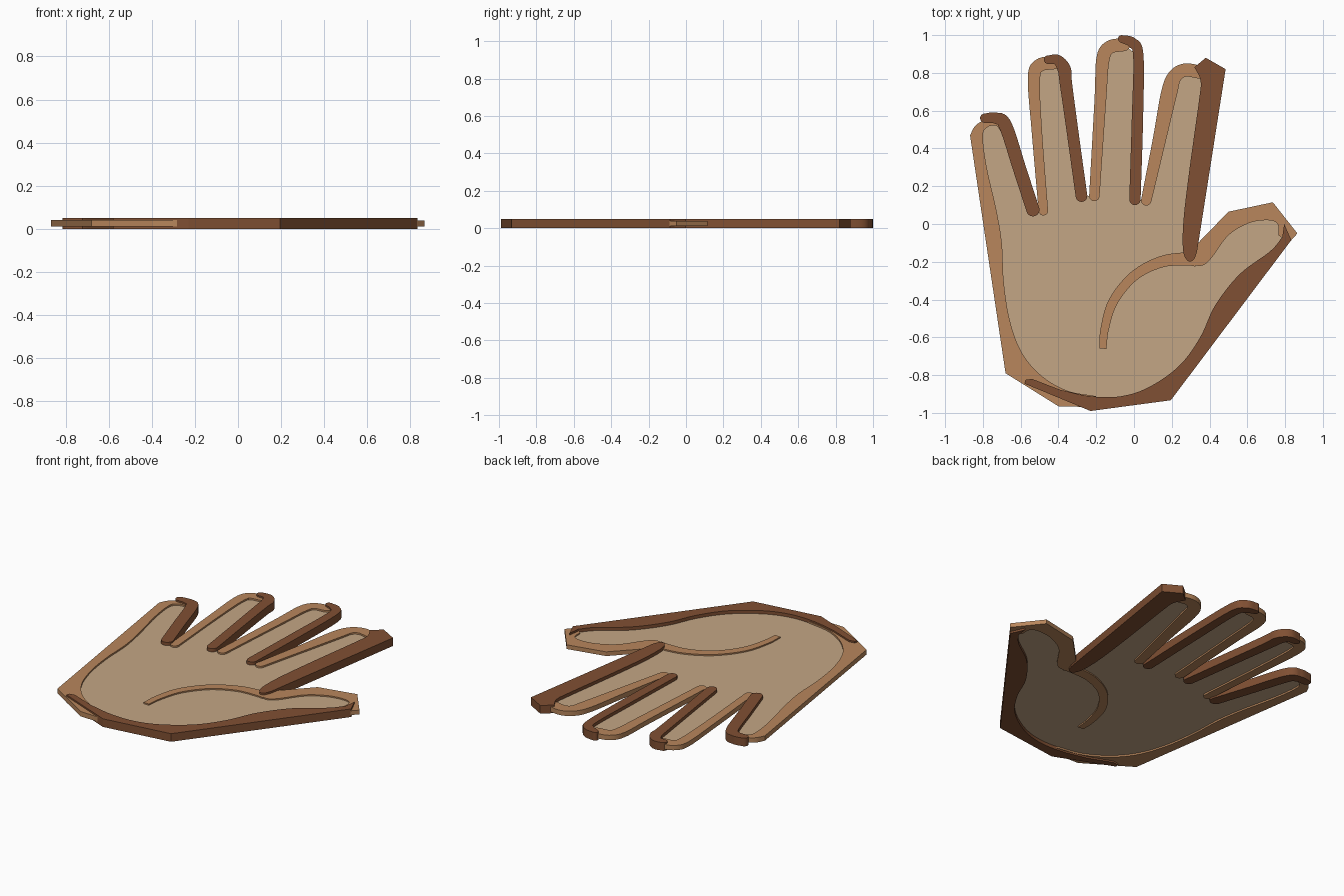
import bpy, bmesh, math
from mathutils import Vector

cube = bpy.data.objects.get("Cube")
if cube:
    bpy.data.objects.remove(cube, do_unlink=True)

MID = 0.025          # mid height shared by all layers


def material(name, colour):
    mat = bpy.data.materials.new(name)
    mat.use_nodes = True
    rgba = (*colour, 1)
    mat.diffuse_color = rgba
    mat.node_tree.nodes["Principled BSDF"].inputs["Base Color"].default_value = rgba
    return mat


skin = material("pale skin", (0.55, 0.38, 0.235))
tan = material("tan edge", (0.48, 0.24, 0.107))
brown = material("dark brown edge", (0.216, 0.08, 0.033))


def smooth(points, steps=7):
    """Catmull-Rom curve through points of any dimension."""
    pts = [Vector(p) for p in points]
    pts = [2 * pts[0] - pts[1]] + pts + [2 * pts[-1] - pts[-2]]
    curve = []
    for a, b, c, d in zip(pts, pts[1:], pts[2:], pts[3:]):
        for i in range(steps):
            t = i / steps
            curve.append(0.5 * (2 * b + (c - a) * t
                                + (2 * a - 5 * b + 4 * c - d) * t ** 2
                                + (3 * b - a - 3 * c + d) * t ** 3))
    return curve + [pts[-2]]


def slab(name, outline, half, mat):
    """Flat plate with the given outline, thickened about the mid height."""
    bm = bmesh.new()
    face = bm.faces.new([bm.verts.new((p[0], p[1], MID - half)) for p in outline])
    top = bmesh.ops.extrude_face_region(bm, geom=[face])["geom"]
    bmesh.ops.translate(bm, vec=(0, 0, 2 * half),
                        verts=[v for v in top if isinstance(v, bmesh.types.BMVert)])
    bmesh.ops.recalc_face_normals(bm, faces=bm.faces)
    mesh = bpy.data.meshes.new(name)
    bm.to_mesh(mesh)
    bm.free()
    mesh.materials.append(mat)
    obj = bpy.data.objects.new(name, mesh)
    bpy.context.collection.objects.link(obj)
    bpy.ops.object.select_all(action="DESELECT")
    obj.select_set(True)
    bpy.context.view_layer.objects.active = obj
    bpy.ops.object.shade_smooth_by_angle(angle=math.radians(30))


def ribbon(name, path, half, mat, round_caps=True):
    """Strip of varying width along (x, y, width) points."""
    line = smooth(path)
    left, right = [], []
    for i, p in enumerate(line):
        ahead = (line[min(i + 1, len(line) - 1)] - line[max(i - 1, 0)]).xy.normalized()
        side = Vector((-ahead.y, ahead.x)) * p.z / 2
        left.append(p.xy + side)
        right.append(p.xy - side)

    def cap(start, end):
        centre, arm = (start + end) / 2, (start - end) / 2
        out = Vector((arm.y, -arm.x))
        angles = [math.pi * k / 8 for k in range(1, 8)]
        return [centre + arm * math.cos(a) + out * math.sin(a) for a in angles]

    far = cap(left[-1], right[-1]) if round_caps else []
    near = cap(right[0], left[0]) if round_caps else []
    slab(name, left + far + right[::-1] + near, half, mat)


CORE, LIGHT, THUMB, DARK = 0.005, 0.015, 0.013, 0.025

# Finger strips: tan ones run base to tip, brown ones run tip to base
little_right = [(-.79, .56, .05), (-.73, .56, .06), (-.68, .52, .07),
                (-.605, .29, .07), (-.535, .075, .07)]
ring_left = [(-.48, .07, .05), (-.515, .5, .055), (-.53, .77, .065),
             (-.5, .84, .07), (-.42, .855, .07)]
ring_right = [(-.455, .87, .045), (-.405, .868, .055), (-.37, .82, .07),
              (-.36, .74, .065), (-.32, .45, .062), (-.278, .148, .062)]
middle_left = [(-.21, .148, .055), (-.178, .66, .062), (-.165, .87, .07),
               (-.13, .935, .07), (-.055, .95, .07)]
middle_right = [(-.065, .98, .04), (-.01, .96, .055), (.023, .89, .055),
                (.018, .55, .06), (.005, .13, .06)]
index_left = [(.065, .125, .055), (.135, .45, .07), (.185, .69, .085),
              (.215, .78, .075), (.27, .815, .07), (.345, .805, .07)]

ribbon("little_finger_inner_edge", little_right, DARK, brown)
ribbon("ring_finger_outer_edge", ring_left, LIGHT, tan)
ribbon("ring_finger_inner_edge", ring_right, DARK, brown)
ribbon("middle_finger_outer_edge", middle_left, LIGHT, tan)
ribbon("middle_finger_inner_edge", middle_right, DARK, brown)
ribbon("index_finger_outer_edge", index_left, LIGHT, tan)

# Palm crease
ribbon("palm_crease", [(.33, -.19, .07), (.28, -.185, .07), (.145, -.2, .06),
                       (0, -.275, .052), (-.11, -.41, .05), (-.155, -.555, .044),
                       (-.165, -.66, .038)], THUMB, tan, False)

# Index finger edge with an angular tip
slab("index_finger_inner_edge",
     [(.32, .83), (.38, .88), (.485, .82)]
     + smooth([(.333, -.15), (.315, -.19), (.285, -.195), (.26, -.14),
               (.262, .02), (.295, .3), (.345, .66), (.352, .76), (.32, .83)])[:-1],
     DARK, brown)

# Thumb upper edge
slab("thumb_upper_edge",
     [(.3, -.14), (.33, -.11), (.5, .065), (.735, .115), (.865, -.05), (.82, -.1)]
     + smooth([(.765, -.06), (.76, 0), (.71, .02), (.61, .005), (.5, -.06),
               (.41, -.18), (.36, -.22), (.3, -.215)]),
     THUMB, tan)

# Little finger and outer side of the palm
slab("palm_outer_edge",
     smooth([(-.73, .56), (-.79, .55), (-.84, .52), (-.868, .47)])
     + [(-.68, -.79), (-.4, -.965), (-.2, -.97)]
     + smooth([(-.2, -.912), (-.36, -.88), (-.5, -.795), (-.6, -.67), (-.66, -.5),
               (-.69, -.3), (-.7, -.1), (-.73, .08), (-.78, .3), (-.8, .46),
               (-.78, .51), (-.73, .52), (-.7, .48)]),
     LIGHT, tan)

# Heel of the hand and lower side of the thumb
slab("palm_heel_edge",
     [(.795, 0), (.833, -.085), (.195, -.933), (-.23, -.99), (-.58, -.845),
      (-.575, -.825), (-.54, -.82)]
     + smooth([(-.39, -.878), (-.23, -.912), (-.07, -.912), (.08, -.863),
               (.24, -.75), (.35, -.6), (.43, -.43), (.56, -.265),
               (.72, -.145), (.785, -.07)]),
     DARK, brown)

# Pale palm and fingers: its border runs hidden under the edge strips
border = []
for strip in (little_right, ring_left, ring_right[2:], middle_left,
              middle_right[2:], index_left):
    border += smooth(strip)
border += smooth([(.38, .8), (.4, .6), (.34, .2), (.3, -.12)])
border += [(.35, -.15), (.52, .02), (.72, .07), (.8, -.04)]
border += smooth([(.78, -.12), (.5, -.4), (.36, -.66), (.18, -.87), (-.1, -.95),
                  (-.38, -.92), (-.58, -.78), (-.69, -.55), (-.735, -.2),
                  (-.77, .1), (-.83, .4), (-.82, .5)])
slab("palm", border, CORE, skin)
